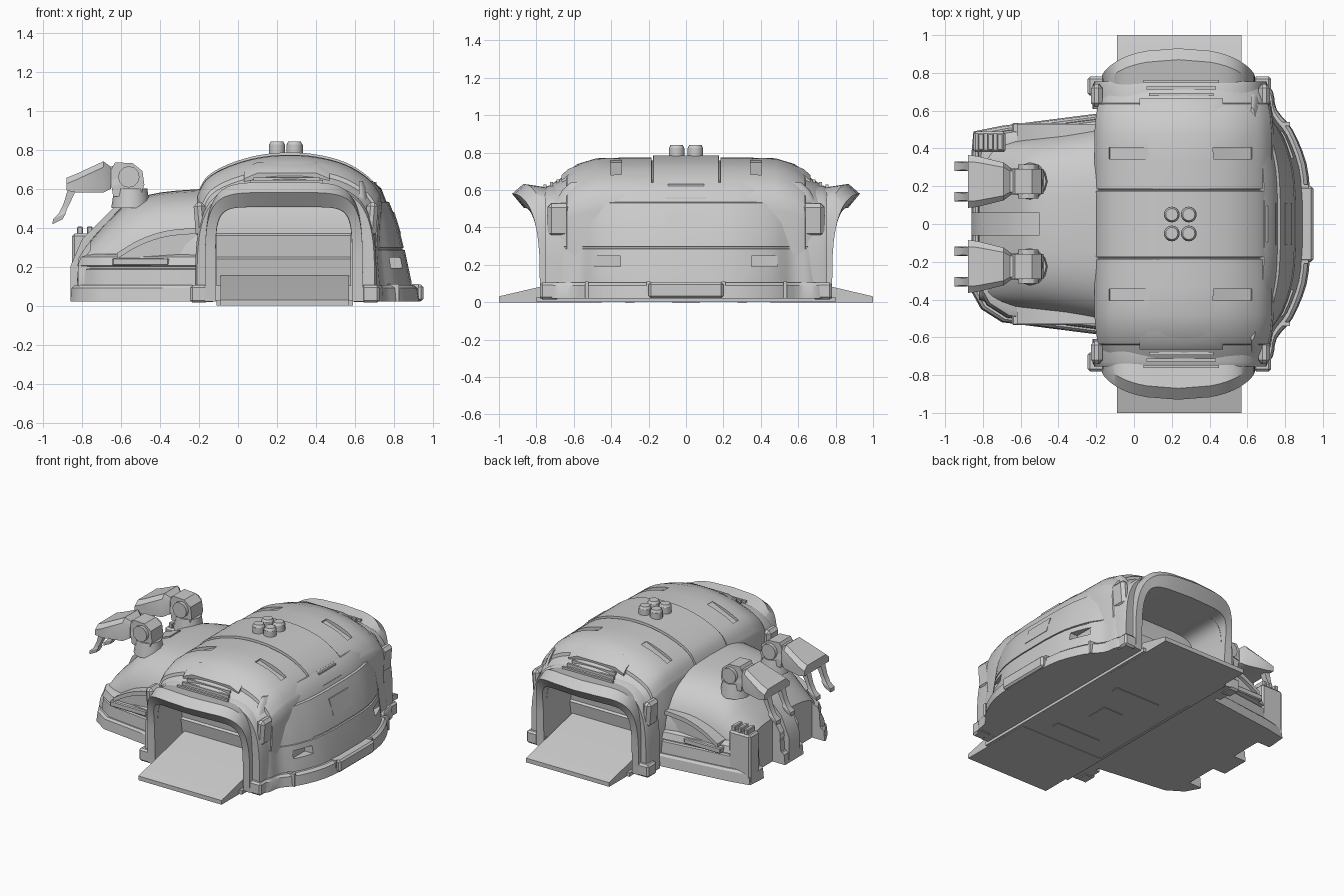
import bpy, bmesh, math
from mathutils import Matrix, Vector

if "Cube" in bpy.data.objects:
    bpy.data.objects.remove(bpy.data.objects["Cube"])


def finish(name, bm, mirror=False):
    bmesh.ops.recalc_face_normals(bm, faces=bm.faces)
    me = bpy.data.meshes.new(name)
    bm.to_mesh(me)
    bm.free()
    ob = bpy.data.objects.new(name, me)
    bpy.context.collection.objects.link(ob)
    if mirror:
        m = ob.modifiers.new("mirror", 'MIRROR')
        m.use_axis = (False, True, False)
        m.use_mirror_merge = False
    return ob


def loft(name, rings, mirror=False):
    bm = bmesh.new()
    vs = [[bm.verts.new(p) for p in r] for r in rings]
    n = len(vs[0])
    for a, b in zip(vs, vs[1:]):
        for i in range(n):
            bm.faces.new((a[i], a[(i + 1) % n], b[(i + 1) % n], b[i]))
    bm.faces.new(vs[0])
    bm.faces.new(vs[-1])
    return finish(name, bm, mirror)


def prism_xz(name, pts, y0, y1, mirror=False):
    return loft(name, [[(x, y, z) for x, z in pts] for y in (y0, y1)], mirror)


def prism_yz(name, pts, x0, x1, mirror=False):
    return loft(name, [[(x, y, z) for y, z in pts] for x in (x0, x1)], mirror)


def box(name, c, s, mirror=False, tilt=0, bevel=0.0):
    bm = bmesh.new()
    mat = Matrix.Translation(c) @ Matrix.Rotation(tilt, 4, 'Y') @ Matrix.Diagonal((*s, 1))
    bmesh.ops.create_cube(bm, size=1, matrix=mat)
    if bevel:
        bmesh.ops.bevel(bm, geom=bm.edges[:], offset=bevel, segments=1, affect='EDGES')
    return finish(name, bm, mirror)


def cyl(name, c, r, h, axis='Z', mirror=False, n=16, r2=None):
    bm = bmesh.new()
    rot = Matrix.Rotation(math.pi / 2, 4, 'X') if axis == 'Y' else Matrix()
    bmesh.ops.create_cone(bm, cap_ends=True, segments=n, radius1=r, radius2=r if r2 is None else r2,
                          depth=h, matrix=Matrix.Translation(c) @ rot)
    return finish(name, bm, mirror)


def curve(pts, n=4):
    out = []
    for i in range(len(pts) - 1):
        p = [Vector(pts[min(max(j, 0), len(pts) - 1)]) for j in range(i - 1, i + 3)]
        for k in range(n):
            t = k / n
            out.append(tuple(0.5 * (2 * p[1] + (p[2] - p[0]) * t + (2 * p[0] - 5 * p[1] + 4 * p[2] - p[3]) * t * t
                                    + (3 * p[1] - p[0] - 3 * p[2] + p[3]) * t ** 3)))
    return out + [tuple(pts[-1])]


def arch(c, a, h, e, z0=0.02, n=36):
    pts = []
    for i in range(n + 1):
        t = math.pi * i / n
        co, si = math.cos(t), max(math.sin(t), 0)
        pts.append((c + a * math.copysign(abs(co) ** (2 / e), co), z0 + (h - z0) * si ** (2 / e)))
    return pts


def cut(target, *cutters):
    for c in cutters:
        m = target.modifiers.new("cut", 'BOOLEAN')
        m.operation, m.object, m.solver = 'DIFFERENCE', c, 'EXACT'
        c.hide_render = True
    dg = bpy.context.evaluated_depsgraph_get()
    me = bpy.data.meshes.new_from_object(target.evaluated_get(dg))
    target.modifiers.clear()
    target.data = me


# Main hull: arched profile lofted along y, with panel grooves
top = curve([(-.21, .57), (-.16, .66), (-.05, .725), (.1, .77), (.25, .785), (.4, .775), (.55, .735), (.67, .66), (.73, .58)])
prof = [(-.2, .02)] + top + [(.74, .5), (.72, .02)]
half = [(-.75, .86, .77), (-.69, .91, .825), (-.64, .94, .86), (-.635, .955, .89), (-.58, .98, .94), (-.48, 1, .98), (-.33, 1, .985),
        (-.185, 1, .985), (-.183, .985, .965), (-.177, .985, .965), (-.175, 1, 1)]
secs = half + [(-y, a, b) for y, a, b in reversed(half)]
hull = loft("main_hull", [[(.26 + (x - .26) * a, y, .02 + (z - .02) * b) for x, z in prof] for y, a, b in secs])
inner = arch(.235, .35, .505, 8, -.03)
tunnel = prism_xz("tunnel_cutter", inner, -1.1, -.45, True)
slots = [box("slot_cutter", (x, -.375, z), (.22, .06, .07), True, t)
         for x, z, t in ((-.04, .735, -.42), (.53, .74, .36))]
cut(hull, tunnel, *slots)

# Doors at the back of each bay
prism_yz("bay_door", [(-.44, .1), (-.47, .1), (-.49, .24), (-.475, .25), (-.485, .36), (-.47, .37), (-.465, .45), (-.45, .5), (-.44, .5)],
         -.11, .58, True)

# Leaning hood around each doorway, and the shoulder arch behind it
hi, ho = arch(.235, .35, .505, 8), arch(.235, .405, .58, 5.5)
rings = []
for (xi, zi), (xo, zo) in zip(hi, ho):
    f = lambda z, x: -(.78 + .15 * (z / .58) ** 3.5 * (1 - .5 * ((x - .235) / .41) ** 2))
    lift = zo * (1 + .1 * (zo / .6) ** 3)
    rings.append([(xi, f(zi, xi) + .005, zi), (xo, f(zo, xo), zo), (xo, f(zo, xo) + .06, lift),
                  (xo, -.70, lift * .96), (xi, -.70, zi)])
loft("door_hood", rings, True)
si, so = arch(.245, .36, .515, 8), arch(.245, .465, .625, 4)
loft("shoulder_arch", [[(a, -.745, b), (c * .98 + .005, -.755, d * .98), (c, -.73, d), (c, -.61, d), (a, -.61, b)]
                       for (a, b), (c, d) in zip(si, so)], True)
for i, x in enumerate((-.2, .68)):
    box(f"hood_foot_{i}", (x, -.73, .06), (.09, .1, .09), True, 0, .012)
    box(f"shoulder_pad_{i}", (x + (.008 if i == 0 else .004), -.68, .44), (.06, .12, .18), True, .08 * (2 * i - 1), .02)

# Entry ramps and floor strip
prism_yz("ramp", [(-1, 0), (-1, .03), (-.985, .035), (-.45, .16), (-.45, 0)], -.09, .57, True)
box("floor_strip", (.24, 0, .014), (.66, 1.6, .022))
for i, x in enumerate((-.1, .58)):
    box(f"floor_rail_{i}", (x, 0, .015), (.02, 1.6, .028))
for i, y in enumerate((.3, .55)):
    box(f"underside_bar_{i}", (.24, y, .008), (.36, .06, .016), True, 0, .005)
box("underside_hatch", (.24, 0, .008), (.16, .16, .016), False, 0, .004)

# Bulging right-hand wall, built from plan rings
plan = curve([(.62, -.735), (.68, -.72), (.73, -.66), (.75, -.57), (.83, -.47), (.9, -.3), (.92, -.12)], 3)
plan = plan + [(x, -y) for x, y in reversed(plan)]


def wall(z, xm, s=1):
    k = (xm - .62) / .3
    return [(.62 + (x - .62) * k, y * s, z) for x, y in plan]


bulge = loft("side_wall", [wall(z, xm, s) for z, xm, s in (
    (.02, .9, 1), (.12, .89, 1), (.285, .855, .99), (.287, .845, .985), (.295, .842, .985), (.297, .85, .99),
    (.42, .82, .985), (.53, .775, .96), (.535, .76, .95), (.6, .735, .9), (.64, .69, .84))])
cut(bulge, box("side_slot_cutter", (.83, -.42, .22), (.11, .14, .055), True))
loft("side_skirt", [wall(z, xm, s) for z, xm, s in ((.02, .935, 1.06), (.09, .925, 1.06), (.105, .905, 1.04))])
box("side_bumper", (.91, 0, .065), (.08, .4, .085), False, 0, .012)
for i, y in enumerate((.2, .53)):
    box(f"skirt_joint_{i}", (.895 - .3 * max(0, y - .2), -y, .065), (.06, .02, .09), True)
prism_xz("side_hatch", [(.78, .37), (.836, .37), (.802, .48), (.75, .48)], -.11, .11)
for i in range(4):
    box(f"side_vent_{i}", (.722 - .014 * i, 0, .555 + .024 * i), (.06, .22 - .01 * i, .012))

# Roof details: four stubby caps, vent lips over the doors
for i, x in enumerate((.2, .29)):
    cyl(f"roof_cap_{i}", (x, -.05, .80), .042, .05, 'Z', True)
    cyl(f"roof_cap_top_{i}", (x, -.05, .832), .042, .02, 'Z', True, 16, .032)
lip = [(-.57, .70), (-.57, .735), (-.63, .712), (-.665, .68), (-.66, .64)]
loft("roof_vent_lip", [[(x, y, z - d) for y, z in lip] for x, d in ((.03, .03), (.1, 0), (.4, 0), (.47, .03))], True)
for i in range(3):
    box(f"door_vent_{i}", (.25, -.685 - .035 * i, .642 - .014 * i), (.34 + .03 * i, .016, .03), True)

# Left annex: skirt, ledge and domed roof, with two shallow work bays cut out
outline = [(-.15, -.59), (-.7, -.52), (-.81, -.45), (-.86, -.36), (-.86, .38), (-.85, .49), (-.7, .52), (-.15, .59)]


def annex_ring(z, s):
    return [(-.15 + (x + .15) * s, y * s, z) for x, y in outline]


skirt = loft("annex_skirt", [annex_ring(.02, 1), annex_ring(.09, .99), annex_ring(.105, .97)])
ledge = loft("annex_ledge", [annex_ring(z, s) for z, s in (
    (.09, .955), (.185, .945), (.19, .92), (.2, .92), (.205, .95), (.25, .93), (.265, .88))])
spine = curve([(-.82, .24, .40), (-.76, .33, .42), (-.66, .44, .44), (-.56, .53, .46), (-.4, .58, .49), (-.15, .6, .54)], 3)
dome = loft("annex_dome", [[(x, y, z) for y, z in arch(0, w, h, 3.2, .1, 24)] for x, h, w in spine])
bays = box("work_bay_cutter", (-.87, -.225, .25), (.22, .24, .6), True)
for part in (skirt, ledge, dome):
    cut(part, bays)
brow = curve([(-.62, .27), (-.5, .34), (-.36, .385), (-.18, .40)], 4)
prism_xz("annex_window_brow", brow + [(x, z - .03) for x, z in reversed(brow)], -.53, -.4, True)
prism_xz("annex_window", [(x, z - .02) for x, z in brow] + [(-.18, .24), (-.62, .24)], -.505, -.4, True)
box("annex_grille", (-.5, -.505, .225), (.29, .06, .04), True, 0, .006)
prism_xz("bay_divider", [(-.86, .02), (-.86, .2), (-.8, .34), (-.62, .52), (-.5, .565), (-.5, .02)], -.06, .06)
box("corner_tower", (-.765, .435, .195), (.17, .11, .35), False, 0, .012)
for i in range(3):
    box(f"tower_tooth_{i}", (-.81 + .05 * i, .435, .385), (.03, .09, .04), False, 0, .005)

# Pair of crane arms reaching out to the left
Y = -.225
cyl("arm_turntable", (-.55, Y, .55), .1, .1, 'Z', True, 12, .085)
prism_xz("arm_column", [(-.64, .56), (-.66, .68), (-.63, .735), (-.54, .73), (-.49, .69), (-.48, .62), (-.5, .56)],
         Y - .065, Y + .065, True)
cyl("arm_pivot", (-.56, Y, .66), .055, .18, 'Y', True, 12)
loft("arm_neck", [[(x, Y - w, z0), (x, Y + w, z0), (x, Y + w * .8, z1), (x, Y - w * .8, z1)]
                  for x, z0, z1, w in ((-.56, .63, .72, .07), (-.72, .60, .71, .07))], True)
loft("arm_head", [[(x, Y - w, z0), (x, Y + w, z0), (x, Y + w, z1 - .03), (x, Y + w * .75, z1), (x, Y - w * .75, z1), (x, Y - w, z1 - .03)]
                  for x, z0, z1, w in ((-.65, .6, .71, .07), (-.69, .58, .74, .1), (-.83, .58, .675, .135), (-.88, .59, .655, .14))], True)
for i, dy in enumerate((-.08, .08)):
    loft(f"arm_finger_{i}", [[(x - r, Y + dy - w, z - r * .5), (x + r, Y + dy - w, z + r * .5),
                              (x + r, Y + dy + w, z + r * .5), (x - r, Y + dy + w, z - r * .5)]
                             for x, z, r, w in ((-.84, .62, .03, .025), (-.875, .53, .02, .02), (-.9, .48, .02, .02),
                                                (-.915, .46, .034, .025), (-.925, .43, .026, .022))], True)

# Discard cutters, then smooth the curved surfaces with sharp edges kept
for ob in [o for o in bpy.data.objects if o.hide_render]:
    bpy.data.objects.remove(ob)
bpy.ops.object.select_all(action='SELECT')
bpy.context.view_layer.objects.active = hull
bpy.ops.object.shade_smooth_by_angle(angle=math.radians(30))
